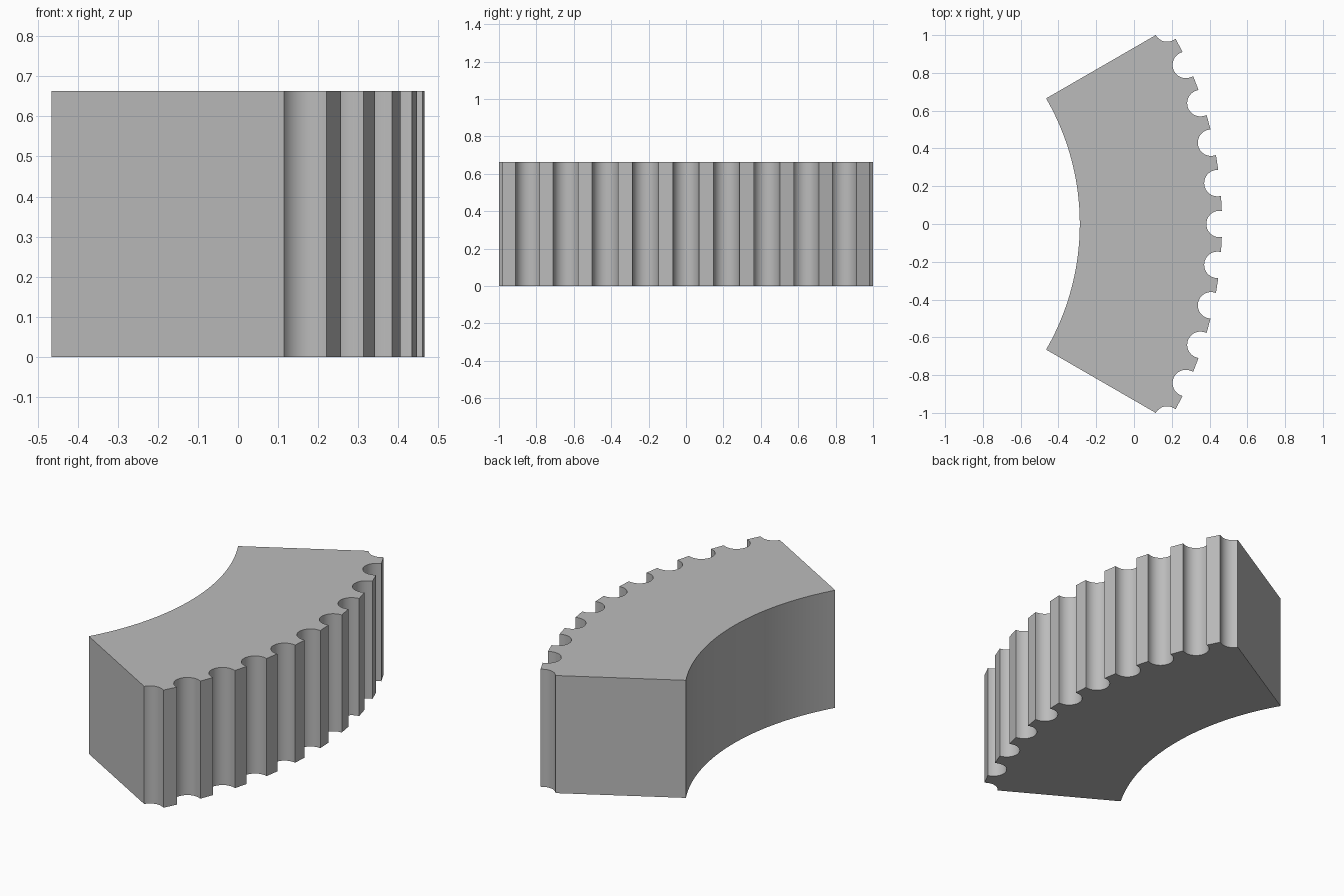
import bpy, bmesh, math

if "Cube" in bpy.data.objects:
    bpy.data.objects.remove(bpy.data.objects["Cube"])

CENTRE_X = -1.617      # axis of the ring the segment is cut from
R_IN, R_OUT = 1.33, 2.083
R_NOTCH_AXIS, R_NOTCH = 2.07, 0.07
HEIGHT = 0.663
HALF = math.radians(30)
PITCH = math.radians(6)


def rotated(x, y, a):
    """Turn a point given on the ring's x axis by a, then shift to the frame."""
    return (CENTRE_X + x * math.cos(a) - y * math.sin(a),
            x * math.sin(a) + y * math.cos(a))


# Notched outer edge: straight lips joined by a half-round groove every 6 degrees
outline = []
STEPS = 24
lip_x = math.sqrt(R_OUT ** 2 - R_NOTCH ** 2)
for i in range(-5, 6):
    notch = [(lip_x, -R_NOTCH)]
    for k in range(STEPS + 1):
        t = math.pi * k / STEPS
        notch.append((R_NOTCH_AXIS - R_NOTCH * math.sin(t), -R_NOTCH * math.cos(t)))
    notch.append((lip_x, R_NOTCH))
    if i == -5:                       # end notches are cut in half by the end faces
        notch = notch[1 + STEPS // 2:]
    elif i == 5:
        notch = notch[:2 + STEPS // 2]
    outline += [rotated(x, y, i * PITCH) for x, y in notch]

# Smooth inner arc, walked back to the start
ARC = 48
outline += [rotated(R_IN, 0, HALF - 2 * HALF * k / ARC) for k in range(ARC + 1)]

# Extrude the outline to full height
bm = bmesh.new()
base = bm.faces.new([bm.verts.new((x, y, 0)) for x, y in outline])
top = bmesh.ops.extrude_face_region(bm, geom=[base], use_keep_orig=True)
bmesh.ops.translate(bm, vec=(0, 0, HEIGHT),
                    verts=[g for g in top["geom"] if isinstance(g, bmesh.types.BMVert)])
bmesh.ops.recalc_face_normals(bm, faces=bm.faces)
mesh = bpy.data.meshes.new("notched_ring_segment")
bm.to_mesh(mesh)
bm.free()

segment = bpy.data.objects.new("notched_ring_segment", mesh)
bpy.context.collection.objects.link(segment)
grey = bpy.data.materials.new("plain grey")
grey.diffuse_color = (0.5, 0.5, 0.5, 1)
grey.use_nodes = True
grey.node_tree.nodes["Principled BSDF"].inputs["Base Color"].default_value = grey.diffuse_color
mesh.materials.append(grey)

# Round grooves and arc stay smooth, corners stay sharp
bpy.context.view_layer.objects.active = segment
segment.select_set(True)
bpy.ops.object.shade_smooth_by_angle(angle=math.radians(30))
